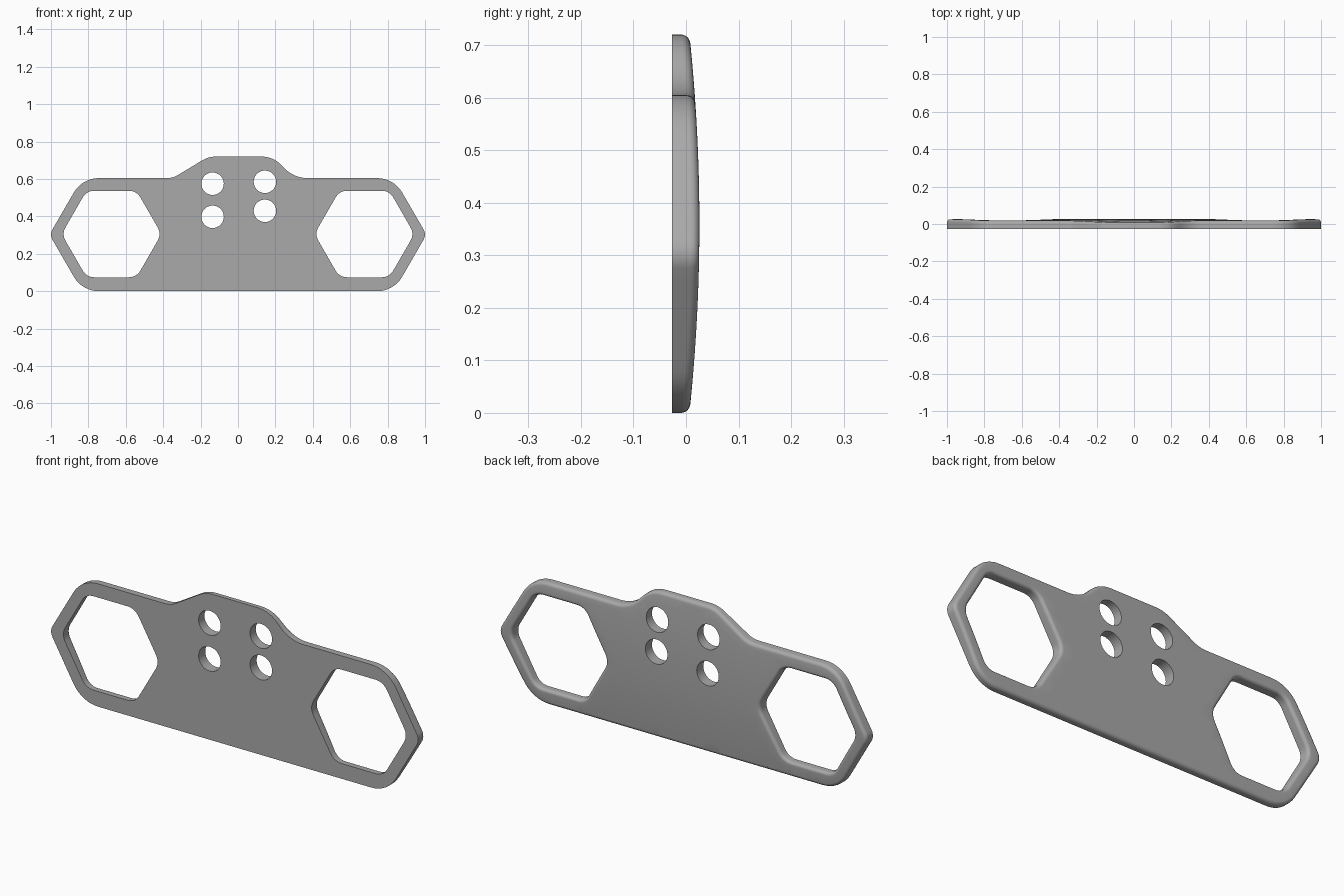
import bpy, bmesh, math
from mathutils import Vector
from mathutils.geometry import delaunay_2d_cdt

if "Cube" in bpy.data.objects:
    bpy.data.objects.remove(bpy.data.objects["Cube"], do_unlink=True)

FRONT_Y = -0.0265
HEIGHT = 0.72
ROUND = 0.016      # soft rim on the back
STEPS = 6


def dome(z):
    """Depth of the gently crowned back at height z."""
    return 0.0255 - 0.019 * ((z - HEIGHT / 2) / (HEIGHT / 2)) ** 2


def subdivide(points, longest=0.03):
    out = []
    for a, b in zip(points, points[1:] + points[:1]):
        n = max(1, math.ceil((b - a).length / longest))
        out += [a.lerp(b, i / n) for i in range(n)]
    return out


def rounded(corners, segments=8):
    """Closed polygon of (x, z, radius) corners with arcs at the corners."""
    out = []
    pts = [Vector(c[:2]) for c in corners]
    for i, p in enumerate(pts):
        r = corners[i][2]
        u = (pts[i - 1] - p).normalized()
        v = (pts[(i + 1) % len(pts)] - p).normalized()
        half = u.angle(v) / 2
        centre = p + (u + v).normalized() * (r / math.sin(half))
        start = p + u * (r / math.tan(half)) - centre
        end = p + v * (r / math.tan(half)) - centre
        sweep = start.angle_signed(end)
        for k in range(segments + 1):
            t = -sweep * k / segments
            out.append(centre + Vector((start.x * math.cos(t) - start.y * math.sin(t),
                                        start.x * math.sin(t) + start.y * math.cos(t))))
    return subdivide(out)


def ngon(x, z, radius, sides):
    """Clockwise, so that the material lies on the left of the path."""
    return [Vector((x + radius * math.cos(2 * math.pi * i / sides),
                    z - radius * math.sin(2 * math.pi * i / sides))) for i in range(sides)]


def inset(loop, d):
    out = []
    for i, p in enumerate(loop):
        a = (p - loop[i - 1]).normalized()
        b = (loop[(i + 1) % len(loop)] - p).normalized()
        n = Vector((-a.y - b.y, a.x + b.x)).normalized()
        out.append(p + n * (d / max(0.5, n.dot(Vector((-a.y, a.x))))))
    return out


def inside(p, loops):
    hit = False
    for loop in loops:
        for i, b in enumerate(loop):
            a = loop[i - 1]
            if (a.y > p.y) != (b.y > p.y):
                if p.x < a.x + (p.y - a.y) * (b.x - a.x) / (b.y - a.y):
                    hit = not hit
    return hit


def cap(bm, loops, extra, depth):
    """Fill the area between the loops with triangles."""
    pts, edges = [], []
    for loop in loops:
        s, n = len(pts), len(loop)
        pts += loop
        edges += [(s + i, s + (i + 1) % n) for i in range(n)]
    co, _, tris, *_ = delaunay_2d_cdt(pts + extra, edges, [], 0, 1e-6)
    verts = [bm.verts.new((p.x, depth(p.y), p.y)) for p in co]
    for t in tris:
        if inside(sum((co[i] for i in t), Vector((0, 0))) / 3, loops):
            bm.faces.new([verts[i] for i in t])


# Outline: hexagonal ends and an off-centre raised hump
outline = rounded([
    (-0.833, 0, 0.155), (0.833, 0, 0.155), (1.008, 0.303, 0.055),
    (0.833, 0.605, 0.155), (0.301, 0.605, 0.17), (0.187, HEIGHT, 0.145),
    (-0.158, HEIGHT, 0.14), (-0.348, 0.605, 0.12), (-0.833, 0.605, 0.155),
    (-1.008, 0.303, 0.055)])

# Large hexagonal openings and four bolt holes
windows = [rounded([(p.x, p.y, 0.07) for p in ngon(x, 0.306, 0.267, 6)])
           for x in (-0.676, 0.676)]
bolts = [ngon(x, z, 0.06, 48) for x, z in
         ((-0.136, 0.575), (-0.136, 0.398), (0.144, 0.585), (0.144, 0.43))]

bm = bmesh.new()
front_loops, back_loops = [], []
for loop in [outline] + windows + bolts:
    r = 0 if loop in bolts else ROUND
    rings = [[(p.x, FRONT_Y, p.y) for p in loop]]
    for k in range(STEPS + 1 if r else 1):
        t = math.pi / 2 * k / STEPS
        back = inset(loop, r * (1 - math.cos(t)))
        rings.append([(q.x, dome(q.y) - r * (1 - math.sin(t)), q.y) for q in back])
    front_loops.append(loop)
    back_loops.append(back)
    # Side wall and rolled rim
    rows = [[bm.verts.new(c) for c in ring] for ring in rings]
    for low, high in zip(rows, rows[1:]):
        for i in range(len(low)):
            bm.faces.new((low[i - 1], low[i], high[i], high[i - 1]))

# Flat front and crowned back
cap(bm, front_loops, [], lambda z: FRONT_Y)
rim = [p for loop in back_loops for p in loop]
grid = [Vector((i * 0.05, j * 0.03)) for i in range(-20, 21) for j in range(1, 24)]
grid = [g for g in grid if inside(g, back_loops)
        and min((g - p).length for p in rim) > 0.015]
cap(bm, back_loops, grid, dome)

bmesh.ops.remove_doubles(bm, verts=bm.verts[:], dist=1e-5)
bmesh.ops.recalc_face_normals(bm, faces=bm.faces[:])
mesh = bpy.data.meshes.new("mounting_plate")
bm.to_mesh(mesh)
bm.free()
plate = bpy.data.objects.new("mounting_plate", mesh)
bpy.context.collection.objects.link(plate)

# Plain grey finish
grey = bpy.data.materials.new("plain_grey")
grey.use_nodes = True
color = (0.4, 0.4, 0.4, 1)
grey.diffuse_color = color
grey.node_tree.nodes["Principled BSDF"].inputs["Base Color"].default_value = color
mesh.materials.append(grey)

bpy.ops.object.select_all(action="DESELECT")
plate.select_set(True)
bpy.context.view_layer.objects.active = plate
bpy.ops.object.shade_smooth_by_angle(angle=math.radians(35))
